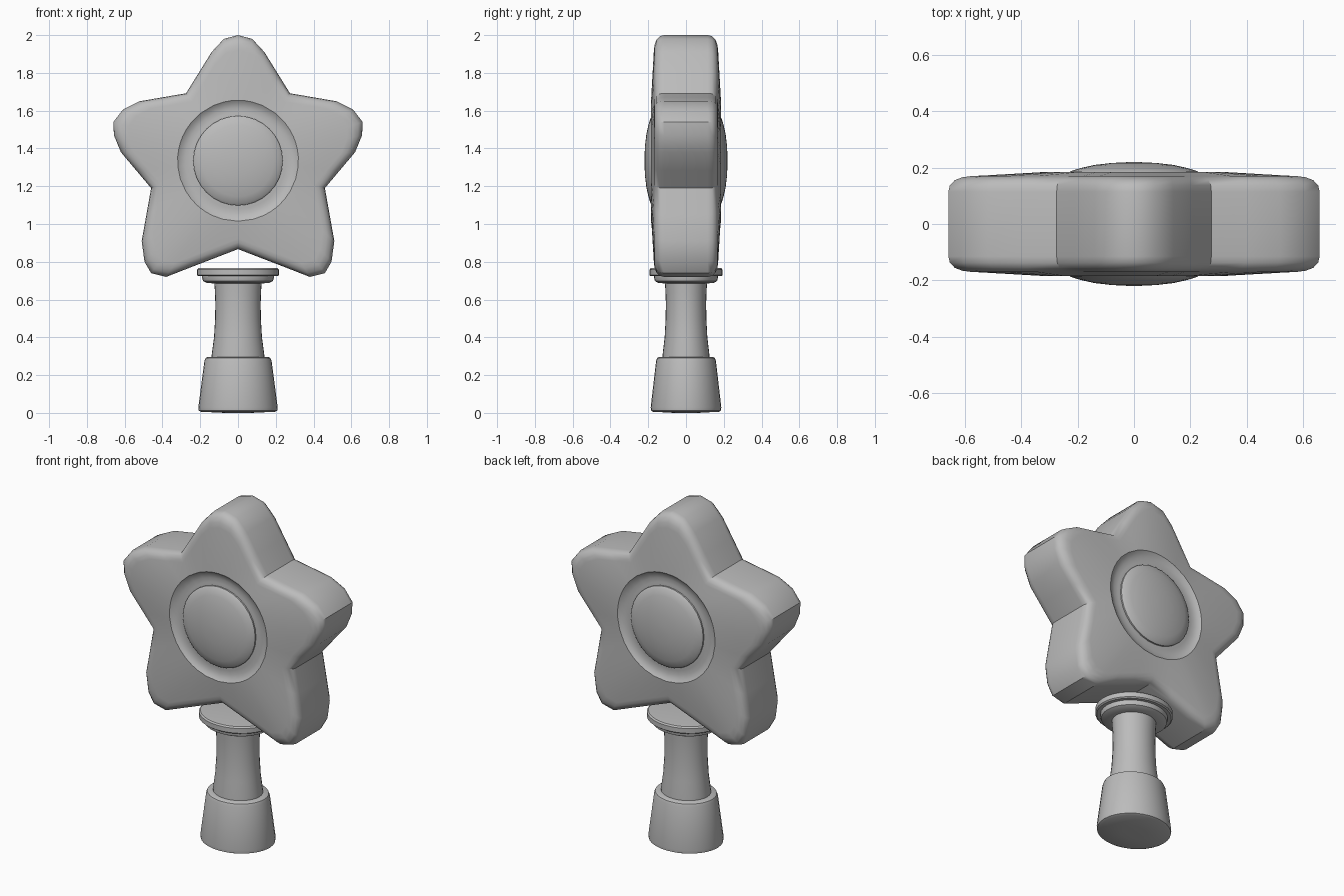
import bpy, bmesh, math
from mathutils import Matrix, Vector

cube = bpy.data.objects.get("Cube")
if cube:
    bpy.data.objects.remove(cube, do_unlink=True)

grey = bpy.data.materials.new("plain grey")
grey.use_nodes = True
GREY = (0.5, 0.5, 0.5, 1)
grey.diffuse_color = GREY
grey.node_tree.nodes["Principled BSDF"].inputs["Base Color"].default_value = GREY

STAR_Z = 1.335


def loft(name, loops, angle=35):
    """Skin a stack of equally long point loops and cap both ends."""
    bm = bmesh.new()
    rings = [[bm.verts.new(p) for p in loop] for loop in loops]
    for a, b in zip(rings, rings[1:]):
        for i in range(len(a)):
            j = (i + 1) % len(a)
            bm.faces.new((a[i], a[j], b[j], b[i]))
    bm.faces.new(rings[0])
    bm.faces.new(rings[-1])
    bmesh.ops.recalc_face_normals(bm, faces=bm.faces)
    mesh = bpy.data.meshes.new(name)
    bm.to_mesh(mesh)
    bm.free()
    mesh.materials.append(grey)
    obj = bpy.data.objects.new(name, mesh)
    bpy.context.collection.objects.link(obj)
    bpy.ops.object.select_all(action="DESELECT")
    obj.select_set(True)
    bpy.context.view_layer.objects.active = obj
    bpy.ops.object.shade_smooth_by_angle(angle=math.radians(angle))
    return obj


def circle(radius, count=32):
    steps = (2 * math.pi * i / count for i in range(count))
    return [Vector((radius * math.sin(a), radius * math.cos(a))) for a in steps]


# Star outline: right half from top tip to bottom notch, then mirrored
half = [(0, 2), (0.075, 1.98), (0.14, 1.91), (0.275, 1.692), (0.52, 1.65),
        (0.61, 1.605), (0.66, 1.54), (0.657, 1.47), (0.62, 1.38), (0.46, 1.19),
        (0.51, 0.91), (0.495, 0.80), (0.46, 0.74), (0.38, 0.72), (0.27, 0.763),
        (0, 0.867)]
corners = [Vector((x, z - STAR_Z)) for x, z in half]
corners += [Vector((-p.x, p.y)) for p in corners[-2:0:-1]]
outline = []
for p, q in zip(corners, corners[1:] + corners[:1]):
    outline.append(p)
    if (q - p).length > 0.2:
        outline.append((p + q) / 2)


def place(points, y):
    return [(p.x, y, p.y + STAR_Z) for p in points]


# Star body: rounded rim, gently domed faces, round groove on both sides
rim = [(1, 0.115), (0.992, 0.138), (0.965, 0.156), (0.925, 0.166), (0.88, 0.17)]
groove = [(0.32, 0.185), (0.305, 0.174), (0.28, 0.167), (0.255, 0.167), (0.23, 0.17)]
side = [([p * s for p in outline], y) for s, y in rim]
side += [([p.normalized() * r for p in outline], y) for r, y in groove]
loops = [place(pts, -y) for pts, y in reversed(side)]
loops += [place(pts, y) for pts, y in side]
loft("star_head", loops)

# Domed button in the middle of each face
dome = [(0.237, 0.15), (0.237, 0.178), (0.225, 0.188), (0.19, 0.199),
        (0.14, 0.21), (0.08, 0.217), (0.02, 0.22)]
for name, sign in (("front_button", -1), ("back_button", 1)):
    loft(name, [place(circle(r), sign * y) for r, y in dome])

# Handle parts, slightly flattened front to back
def turned(name, profile):
    loft(name, [[(p.x, p.y * 0.89, z) for p in circle(r)] for r, z in profile])


turned("handle_grip", [(0.07, 0), (0.195, 0.006), (0.208, 0.012), (0.21, 0.03),
                       (0.178, 0.275), (0.172, 0.29), (0.16, 0.296), (0.12, 0.297)])
turned("handle_shaft", [(0.14, 0.28), (0.139, 0.31), (0.127, 0.4), (0.121, 0.5),
                        (0.12, 0.58), (0.122, 0.64), (0.126, 0.7)])
turned("handle_collar", [(0.12, 0.685), (0.165, 0.688), (0.185, 0.698), (0.19, 0.715),
                         (0.19, 0.724), (0.21, 0.724), (0.218, 0.73), (0.218, 0.758),
                         (0.21, 0.766), (0.19, 0.768)])
